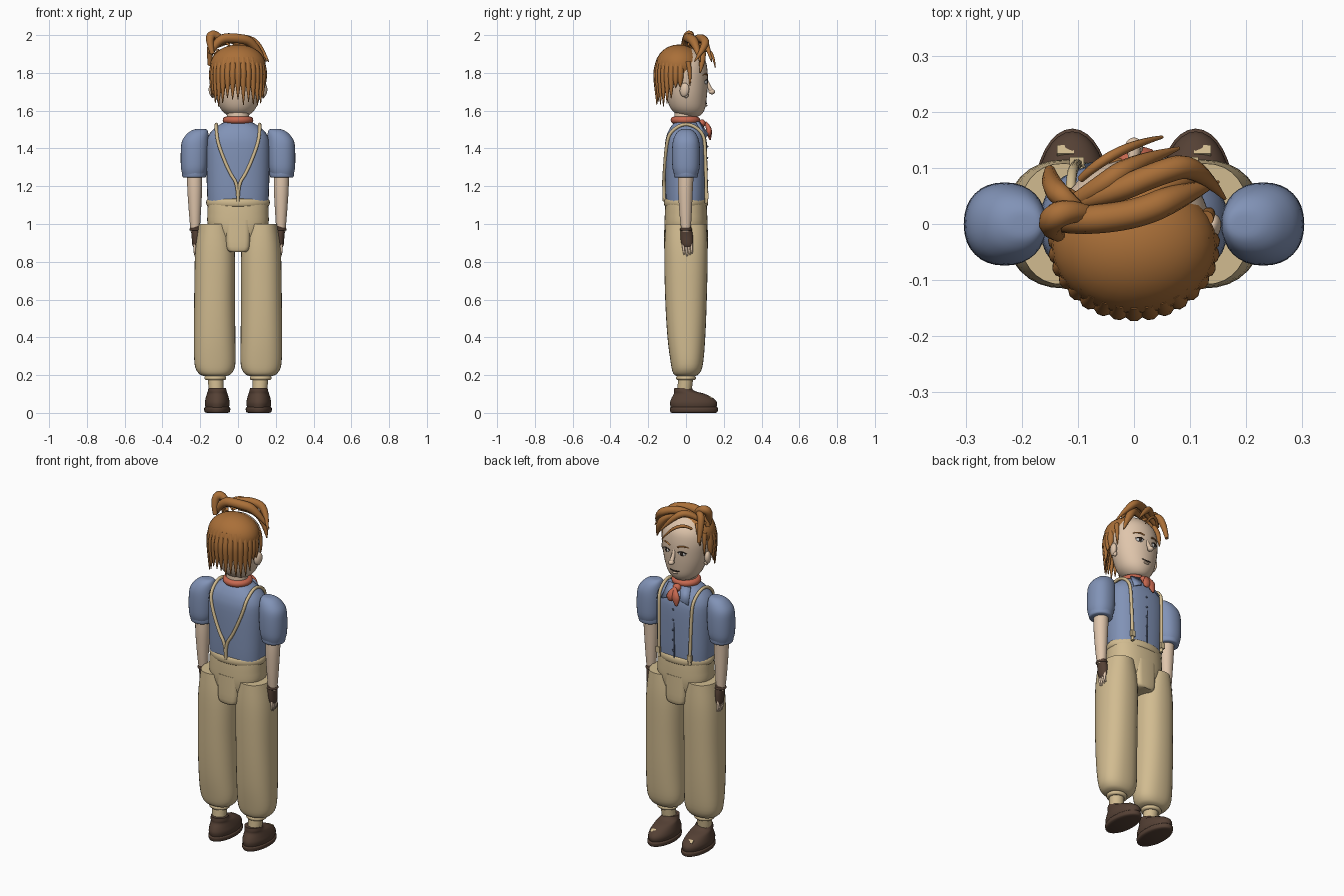
import bpy, bmesh, math, random
from mathutils import Vector
random.seed(4)

def mat(name, r, g, b):
    m = bpy.data.materials.new(name)
    m.diffuse_color = (r, g, b, 1)
    return m

TAN = mat("tan", .64, .50, .28)
BLUE = mat("blue", .22, .29, .47)
NAVY = mat("navy", .09, .12, .2)
SKIN = mat("skin", .74, .56, .41)
HAIR = mat("ginger", .40, .16, .04)
BROWN = mat("brown", .09, .052, .035)
RED = mat("red", .58, .14, .08)
WHITE = mat("white", .8, .8, .78)
DARK = mat("dark", .03, .02, .015)

def finish(o, name, m, angle=40):
    o.name = name
    o.data.materials.clear()
    o.data.materials.append(m)
    bpy.ops.object.select_all(action='DESELECT')
    o.select_set(True)
    bpy.context.view_layer.objects.active = o
    bpy.ops.object.shade_smooth_by_angle(angle=math.radians(angle))
    return o

def from_bm(bm, name):
    me = bpy.data.meshes.new(name)
    bm.to_mesh(me)
    bm.free()
    o = bpy.data.objects.new(name, me)
    bpy.context.collection.objects.link(o)
    return o

def catmull(a, b, c, d, t):
    return .5 * (2 * b + (c - a) * t + (2 * a - 5 * b + 4 * c - d) * t * t + (3 * b - a - 3 * c + d) * t ** 3)

def loft(name, rings, m, power=2, steps=4, n=32):
    """Stack of (super)ellipses: (z, cx, cy, rx, ry), smoothly interpolated."""
    rows = []
    for i in range(len(rings) - 1):
        q = [rings[max(0, i - 1)], rings[i], rings[i + 1], rings[min(len(rings) - 1, i + 2)]]
        rows += [[catmull(*v, k / steps) for v in zip(*q)] for k in range(steps)]
    rows.append(rings[-1])
    bm = bmesh.new()
    loops = []
    for z, cx, cy, rx, ry in rows:
        loop = []
        for k in range(n):
            c, s = math.cos(2 * math.pi * k / n), math.sin(2 * math.pi * k / n)
            loop.append(bm.verts.new((cx + rx * math.copysign(abs(c) ** (2 / power), c),
                                      cy + ry * math.copysign(abs(s) ** (2 / power), s), z)))
        loops.append(loop)
    for a, b in zip(loops, loops[1:]):
        for k in range(n):
            bm.faces.new((a[k], a[(k + 1) % n], b[(k + 1) % n], b[k]))
    bm.faces.new(loops[0][::-1])
    bm.faces.new(loops[-1])
    return finish(from_bm(bm, name), name, m)

def tube(name, pts, radii, m, order=3):
    """Tapered tube along a smooth path."""
    cu = bpy.data.curves.new(name, 'CURVE')
    cu.dimensions, cu.bevel_depth, cu.bevel_resolution = '3D', 1, 3
    cu.use_fill_caps, cu.resolution_u = True, 6
    sp = cu.splines.new('NURBS')
    sp.points.add(len(pts) - 1)
    for p, co, r in zip(sp.points, pts, radii):
        p.co, p.radius = (*co, 1), r
    sp.order_u, sp.use_endpoint_u = order, True
    o = bpy.data.objects.new(name, cu)
    bpy.context.collection.objects.link(o)
    bpy.ops.object.select_all(action='DESELECT')
    o.select_set(True)
    bpy.context.view_layer.objects.active = o
    bpy.ops.object.convert(target='MESH')
    return finish(bpy.context.object, name, m, 60)

def ball(name, loc, size, m, rot=(0, 0, 0)):
    bpy.ops.mesh.primitive_uv_sphere_add(segments=28, ring_count=16, radius=1, location=loc, rotation=rot)
    bpy.context.object.scale = size
    return finish(bpy.context.object, name, m)

def box(name, loc, size, m, rot=(0, 0, 0)):
    bpy.ops.mesh.primitive_cube_add(size=1, location=loc, rotation=rot)
    bpy.context.object.scale = size
    return finish(bpy.context.object, name, m)

def ring(name, loc, rx, ry, minor, m, zs=1):
    bpy.ops.mesh.primitive_torus_add(major_radius=rx, minor_radius=minor, major_segments=36, minor_segments=12, location=loc)
    bpy.context.object.scale = (1, ry / rx, zs)
    return finish(bpy.context.object, name, m)

# Torso, pelvis and waistband
loft("shirt", [(1.1, 0, 0, .16, .105), (1.2, 0, 0, .165, .11), (1.4, 0, 0, .168, .112), (1.47, 0, 0, .155, .102),
               (1.515, 0, 0, .115, .08), (1.545, 0, 0, .06, .055)], BLUE, 2.4)
loft("trouser_hips", [(.88, 0, 0, .08, .1), (.98, 0, 0, .155, .112), (1.06, 0, 0, .162, .112), (1.12, 0, 0, .16, .108)], TAN, 2.3)
loft("crotch_panel", [(.852, 0, 0, .045, .108), (.88, 0, 0, .067, .116), (1.02, 0, 0, .07, .114)], TAN, 5)
ring("waistband", (0, 0, 1.113), .156, .108, .013, TAN, 1.6)
tube("placket", [(0, .111, 1.12), (0, .115, 1.4), (0, .09, 1.5)], [.004] * 3, NAVY)
for i in range(5):
    ball("shirt_button", (.006, .114, 1.17 + i * .06), (.006, .004, .006), NAVY)

for s in (-1, 1):
    # Trouser leg, ankle and shoe
    loft("trouser_leg", [(.195, s * .12, 0, .06, .05), (.21, s * .121, .002, .088, .07), (.26, s * .122, .005, .108, .085),
                         (.4, s * .124, .002, .11, .1), (.6, s * .124, 0, .108, .11), (.85, s * .122, 0, .105, .115),
                         (1.0, s * .125, 0, .082, .108)], TAN, 2.3)
    ring("ankle_cuff", (s * .12, 0, .185), .046, .042, .012, TAN)
    loft("ankle", [(.1, s * .115, -.01, .038, .038), (.2, s * .12, 0, .042, .04)], TAN)
    loft("shoe", [(.02, s * .11, .04, .06, .118), (.05, s * .11, .04, .066, .125), (.075, s * .11, .035, .062, .113),
                  (.1, s * .11, .018, .055, .083), (.115, s * .11, -.008, .05, .056), (.132, s * .11, -.016, .046, .046)], BROWN)
    loft("shoe_sole", [(0, s * .11, .04, .056, .116), (.006, s * .11, .042, .067, .125), (.024, s * .11, .042, .069, .128),
                       (.03, s * .11, .042, .064, .122)], BROWN)
    box("shoe_buckle", (s * .122, .13, .08), (.03, .01, .02), TAN, (.9, 0, 0))
    # Puffed sleeve, cuff, forearm
    loft("sleeve", [(1.26, s * .234, 0, .06, .062), (1.3, s * .232, 0, .07, .072), (1.38, s * .23, 0, .073, .074),
                    (1.44, s * .226, 0, .07, .069), (1.48, s * .212, 0, .055, .052), (1.5, s * .2, 0, .034, .028),
                    (1.503, s * .195, 0, .004, .004)], BLUE, 2.2)
    loft("sleeve_cuff", [(1.245, s * .232, 0, .055, .055), (1.252, s * .232, 0, .063, .063), (1.28, s * .232, 0, .065, .065),
                         (1.292, s * .232, 0, .06, .06)], BLUE)
    loft("forearm", [(.96, s * .227, 0, .024, .024), (1.05, s * .228, -.002, .031, .032), (1.18, s * .229, -.003, .039, .039),
                     (1.27, s * .23, 0, .04, .041)], SKIN)
    # Fingerless glove, thumb and fingers
    loft("glove", [(.878, s * .225, .008, .012, .022), (.895, s * .224, .006, .019, .03), (.94, s * .222, .003, .024, .033),
                   (.985, s * .225, 0, .027, .027), (.99, s * .225, 0, .025, .025)], BROWN)
    ring("glove_cuff", (s * .225, 0, .972), .026, .026, .007, BROWN)
    for k in range(4):
        y = -.014 + k * .014
        tube("finger", [(s * .226, y, .9), (s * .234, y, .865), (s * .226, y + .006, .83 + .006 * abs(k - 1))], [.008, .007, .004], SKIN)
    tube("thumb", [(s * .212, .022, .93), (s * .203, .032, .9), (s * .205, .032, .865)], [.011, .009, .005], SKIN)
    # Suspenders with clips
    tube("suspender", [(s * .1, .108, 1.11), (s * .105, .104, 1.4), (s * .112, .09, 1.49), (s * .115, .0, 1.54), (s * .115, -.085, 1.49),
                       (s * .105, -.104, 1.42), (s * .045, -.115, 1.27), (0, -.118, 1.21), (0, -.114, 1.12)], [.009] * 9, TAN)
    box("suspender_clip", (s * .102, .112, 1.15), (.026, .014, .035), TAN)
    # Shirt collar flap
    bm = bmesh.new()
    bm.faces.new([bm.verts.new(p) for p in ((s * .015, .072, 1.54), (s * .07, .055, 1.54), (s * .088, .104, 1.455), (s * .04, .115, 1.475))])
    flap = finish(from_bm(bm, "collar_flap"), "collar_flap", BLUE)
    md = flap.modifiers.new("thickness", 'SOLIDIFY')
    md.thickness, md.offset = .008, 0
    # Ear, eye and brow
    ball("ear", (s * .137, -.008, 1.71), (.017, .026, .037), SKIN, (-.15, 0, -s * .35))
    ball("ear_lobe", (s * .133, 0, 1.682), (.011, .013, .015), SKIN)
    ball("eye_white", (s * .05, .106, 1.752), (.02, .008, .012), WHITE, (0, 0, -s * .4))
    ball("iris", (s * .05, .112, 1.752), (.009, .005, .01), DARK, (0, 0, -s * .4))
    tube("eyelid", [(s * .026, .115, 1.756), (s * .048, .115, 1.772), (s * .074, .1, 1.755)], [.002, .004, .002], DARK)
    tube("brow", [(s * .024, .114, 1.786), (s * .052, .111, 1.803), (s * .085, .088, 1.786)], [.004, .006, .002], HAIR)

# Neck and head
loft("neck", [(1.5, 0, -.01, .06, .055), (1.62, 0, -.005, .058, .055)], SKIN)
loft("head", [(1.565, 0, .02, .02, .02), (1.575, 0, .018, .055, .058), (1.61, 0, .01, .092, .09), (1.67, 0, .004, .117, .106),
              (1.74, 0, .002, .13, .113), (1.81, 0, 0, .134, .114), (1.87, 0, 0, .118, .1), (1.92, 0, -.01, .075, .065),
              (1.938, 0, -.01, .01, .01)], SKIN)
tube("nose_bridge", [(0, .108, 1.765), (0, .118, 1.73), (0, .137, 1.7)], [.008, .011, .013], SKIN)
ball("nose_tip", (0, .137, 1.7), (.016, .017, .014), SKIN)
tube("mouth", [(-.03, .105, 1.642), (0, .112, 1.636), (.03, .105, 1.642)], [.002, .005, .002], DARK)
ball("lower_lip", (0, .104, 1.627), (.018, .009, .006), SKIN)

# Neckerchief with knot and tails
ring("neckerchief", (0, -.003, 1.55), .062, .06, .019, RED)
ball("kerchief_knot", (0, .084, 1.532), (.024, .02, .022), RED)
for x, z in ((-.022, 1.445), (.018, 1.465)):
    t = tube("kerchief_tail", [(0, .09, 1.535), (x * .7, .118, 1.505), (x, .125, 1.475), (x * 1.2, .13, z)], [.01, .024, .024, .006], RED)
    t.scale.y, t.location.y = .6, .05

# Hair cap and hanging back locks
ball("hair_cap", (0, -.038, 1.84), (.147, .122, .11), HAIR)
for i in range(17):
    a = math.radians(176 + i * 188 / 16)
    c, sn = math.cos(a), math.sin(a)
    tip = (1.715 - .07 * min(1, abs(sn) * 1.6)) + random.uniform(-.025, .025)
    x, y = .134 * c, -.038 + .116 * sn
    tube("back_lock", [(x * .9, y * .9, 1.88), (x, y, 1.83), (x * 1.02, y * 1.02, 1.76), (x * 1.05, y * 1.02, tip)], [.014, .019, .018, .002], HAIR)

# Swept fringe
fringe = [
    ([(-.145, .0, 1.9), (-.11, .005, 1.985), (0, .015, 1.985), (.08, .05, 1.965), (.15, .075, 1.86)], .026),
    ([(-.14, .03, 1.93), (-.05, .05, 1.98), (.04, .09, 1.985), (.11, .11, 1.95), (.162, .045, 1.86)], .022),
    ([(-.14, .02, 1.92), (-.07, .06, 1.985), (0, .11, 1.965), (.08, .135, 1.86)], .019),
    ([(-.095, .08, 1.9), (-.04, .135, 1.96), (.05, .155, 1.83)], .013),
    ([(-.15, .095, 1.84), (-.15, .07, 1.94), (-.12, .04, 2.0), (-.07, .01, 1.95)], .02),
    ([(-.135, -.02, 1.9), (-.16, .0, 1.99), (-.115, .03, 2.01), (-.04, .01, 1.94)], .024),
    ([(-.02, .03, 1.95), (.06, .075, 1.95), (.12, .09, 1.87), (.135, .075, 1.8)], .022),
    ([(-.1, .04, 1.92), (-.13, .06, 1.88), (-.13, .055, 1.8)], .02)]
for pts, r in fringe:
    n = len(pts)
    tube("fringe_lock", pts, [r * .5] + [r] * (n - 2) + [.003], HAIR)
for s in (-1, 1):
    tube("sideburn", [(s * .128, .01, 1.86), (s * .138, .025, 1.8), (s * .134, .02, 1.73)], [.014, .012, .002], HAIR)
